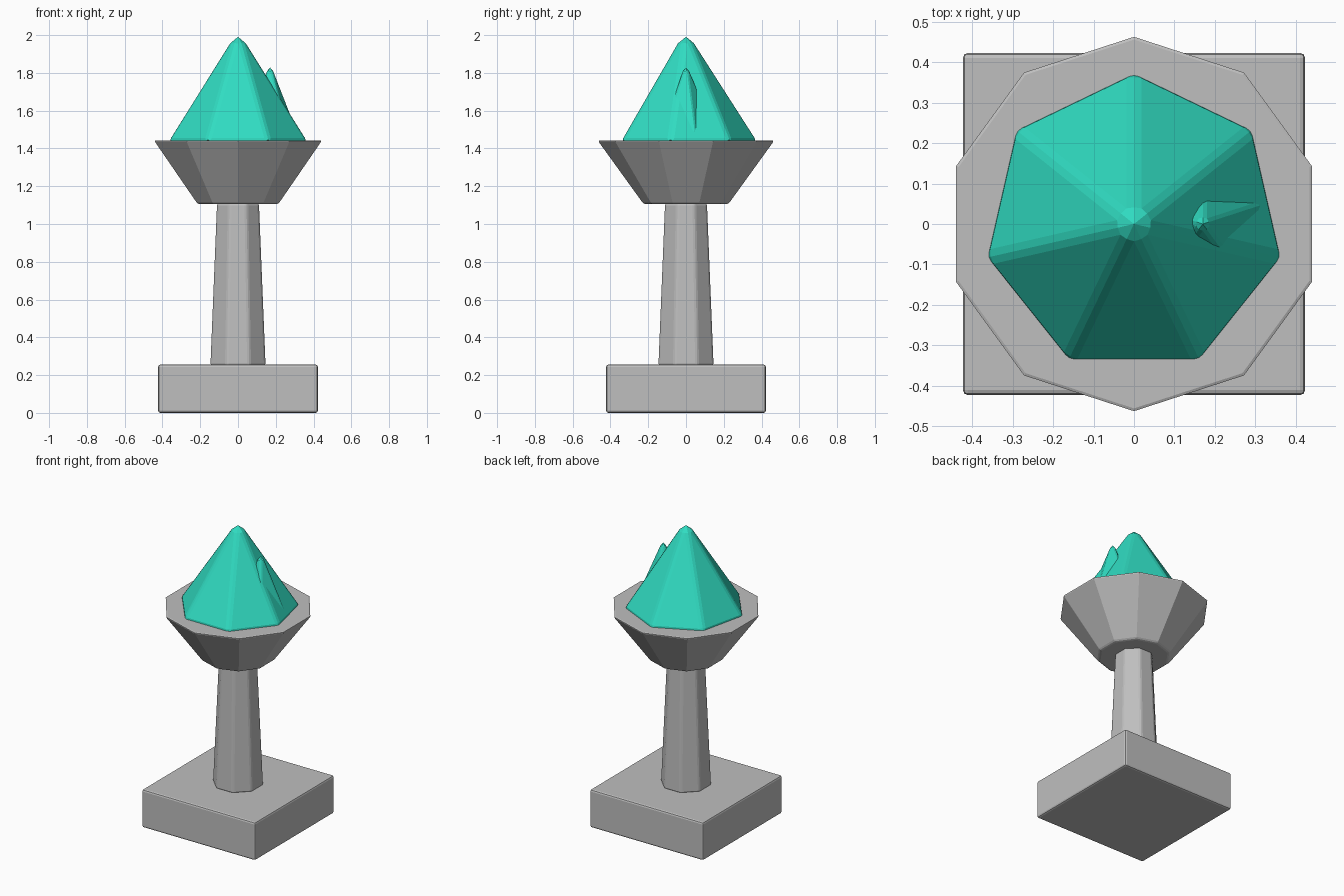
import bpy
import math

cube = bpy.data.objects.get("Cube")
if cube:
    bpy.data.objects.remove(cube, do_unlink=True)


def make_material(name, color):
    mat = bpy.data.materials.new(name)
    mat.use_nodes = True
    mat.diffuse_color = color
    mat.node_tree.nodes["Principled BSDF"].inputs["Base Color"].default_value = color
    return mat


stone = make_material("grey stone", (0.52, 0.52, 0.52, 1))
crystal = make_material("teal crystal", (0.03, 0.72, 0.54, 1))


def finish(name, mat, width):
    """Name the active object, colour it and soften its sharp edges."""
    obj = bpy.context.object
    obj.name = name
    obj.data.materials.append(mat)
    bevel = obj.modifiers.new("soft edges", 'BEVEL')
    bevel.width = width
    bevel.segments = 2
    bevel.limit_method = 'ANGLE'
    bevel.angle_limit = math.radians(30)
    return obj


def tapered(name, mat, sides, r_low, r_high, z_low, z_high, x=0, turn=0, width=0.012):
    """Faceted frustum or cone standing between two heights."""
    bpy.ops.mesh.primitive_cone_add(
        vertices=sides, radius1=r_low, radius2=r_high, depth=z_high - z_low,
        location=(x, 0, (z_low + z_high) / 2), rotation=(0, 0, turn))
    return finish(name, mat, width)


# Square plinth
bpy.ops.mesh.primitive_cube_add(size=1, location=(0, 0, 0.128))
bpy.context.object.scale = (0.845, 0.845, 0.256)
bpy.ops.object.transform_apply(location=False, rotation=False, scale=True)
finish("plinth", stone, 0.012)

# Octagonal column and ten-sided bowl
tapered("column", stone, 8, 0.158, 0.12, 0.25, 1.11, turn=math.pi / 8)
tapered("bowl", stone, 10, 0.224, 0.468, 1.105, 1.443)

# Seven-sided crystal with a smaller five-sided spike on its left
tapered("crystal", crystal, 7, 0.38, 0, 1.437, 2.03, width=0.02)
tapered("crystal_spike", crystal, 5, 0.168, 0, 1.45, 1.86, x=0.17, width=0.012)
